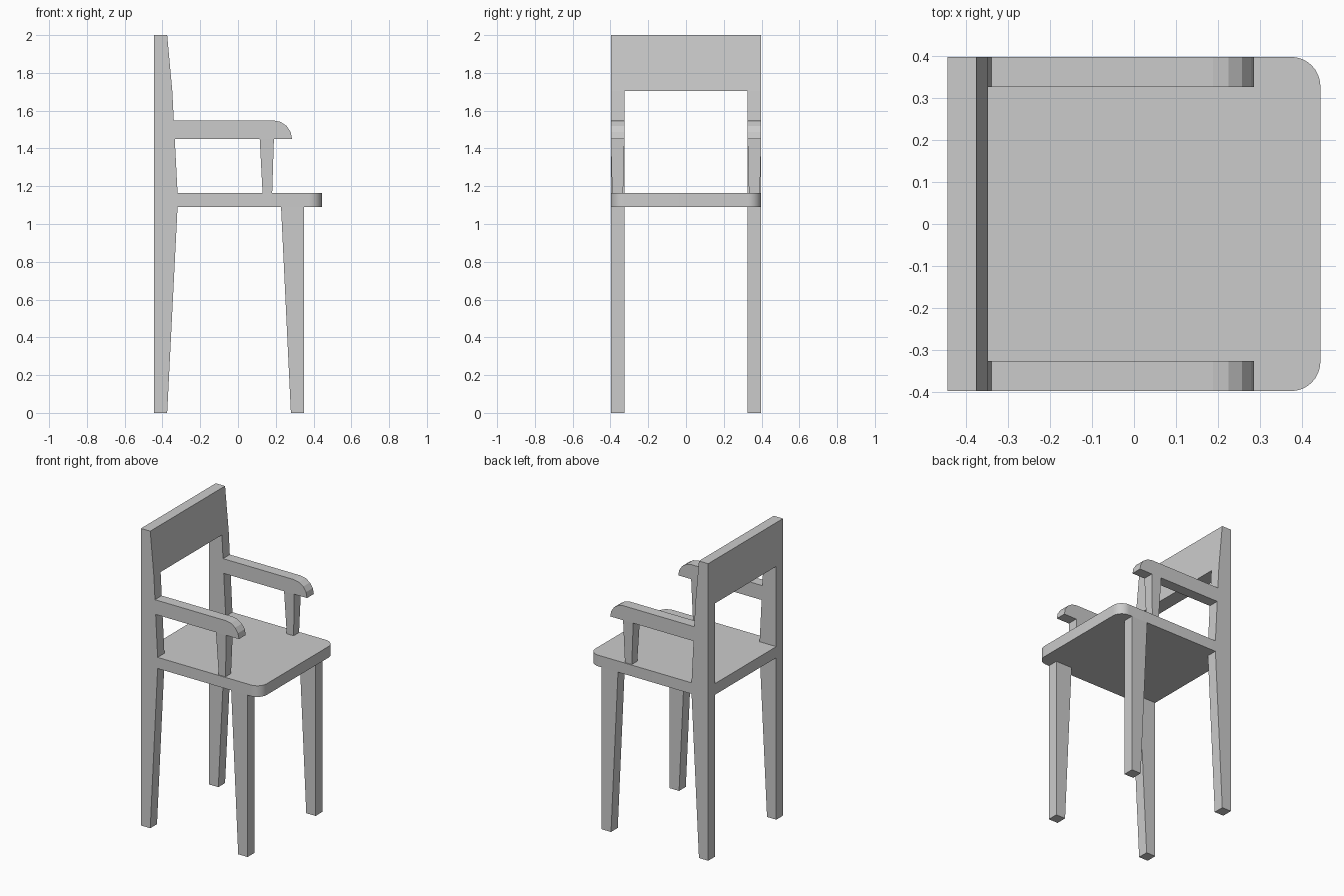
import bpy, bmesh, math
from mathutils import Vector

if "Cube" in bpy.data.objects:
    bpy.data.objects.remove(bpy.data.objects["Cube"])

BACK, HALF, INNER = -0.444, 0.398, 0.326   # back plane, half width, inner face of posts
SEAT_LO, SEAT_HI = 1.09, 1.165


def loft(name, ring_a, ring_b, mirror=False):
    """Closed solid between two matching rings of points."""
    bm = bmesh.new()
    a = [bm.verts.new(p) for p in ring_a]
    b = [bm.verts.new(p) for p in ring_b]
    bm.faces.new(a)
    bm.faces.new(b)
    n = len(a)
    for i in range(n):
        j = (i + 1) % n
        bm.faces.new((a[i], a[j], b[j], b[i]))
    bmesh.ops.recalc_face_normals(bm, faces=bm.faces)
    mesh = bpy.data.meshes.new(name)
    bm.to_mesh(mesh)
    bm.free()
    ob = bpy.data.objects.new(name, mesh)
    bpy.context.collection.objects.link(ob)
    if mirror:
        m = ob.modifiers.new("Mirror", 'MIRROR')
        m.use_axis = (False, True, False)
    return ob


def side_profile(name, pts, y0, y1, mirror=False):
    """Extrude an x-z outline along y."""
    return loft(name, [(x, y0, z) for x, z in pts], [(x, y1, z) for x, z in pts], mirror)


def arc(cx, cy, r, start, end, steps):
    return [(cx + r * math.cos(math.radians(start + (end - start) * i / steps)),
             cy + r * math.sin(math.radians(start + (end - start) * i / steps)))
            for i in range(steps + 1)]


def rect(x0, x1, y0, y1, z):
    return [(x0, y0, z), (x1, y0, z), (x1, y1, z), (x0, y1, z)]


# Back frame: rear legs, posts and top panel in one piece, opened below the panel
back = side_profile("back_frame",
                    [(BACK, 0), (-0.375, 0), (-0.32, SEAT_LO), (-0.32, SEAT_HI),
                     (-0.348, 1.705), (-0.375, 2.0), (BACK, 2.0)], -HALF, HALF)
cutter = loft("back_opening_cutter", rect(-0.6, -0.2, -INNER, INNER, -0.2),
              rect(-0.6, -0.2, -INNER, INNER, 1.705))
cutter.hide_render = True
cut = back.modifiers.new("Opening", 'BOOLEAN')
cut.operation = 'DIFFERENCE'
cut.solver = 'EXACT'
cut.object = cutter
bpy.context.view_layer.objects.active = back
bpy.ops.object.modifier_apply(modifier=cut.name)
bpy.data.objects.remove(cutter)

# Seat: notched around the rear posts, rounded front corners
R, FRONT = 0.07, 0.444
half = [(BACK, INNER), (-0.32, INNER), (-0.32, HALF)]
half += arc(FRONT - R, HALF - R, R, 90, 0, 8)
outline = half + [(x, -y) for x, y in reversed(half)]
seat = loft("seat", [(x, y, SEAT_LO) for x, y in outline],
            [(x, y, SEAT_HI) for x, y in outline])

# Front legs, tapered on their rear side
side_profile("front_legs", [(0.28, 0), (0.35, 0), (0.35, SEAT_LO), (0.228, SEAT_LO)],
             INNER, HALF, True)

# Armrests with a faceted rounded tip
ARM_LO, ARM_R = 1.45, 0.098
arm = [(-0.335, ARM_LO)] + arc(0.188, ARM_LO, ARM_R, 0, 90, 4)
arm += [(-0.34, ARM_LO + ARM_R)]
side_profile("armrests", arm, INNER, HALF, True)

# Arm supports, narrowing towards the seat
loft("arm_supports", rect(0.13, 0.181, 0.333, 0.391, SEAT_HI),
     rect(0.115, 0.19, INNER, HALF, ARM_LO), True)

# Smooth only the rounded seat corners
bpy.ops.object.select_all(action='DESELECT')
seat.select_set(True)
bpy.context.view_layer.objects.active = seat
bpy.ops.object.shade_smooth_by_angle(angle=math.radians(30))
